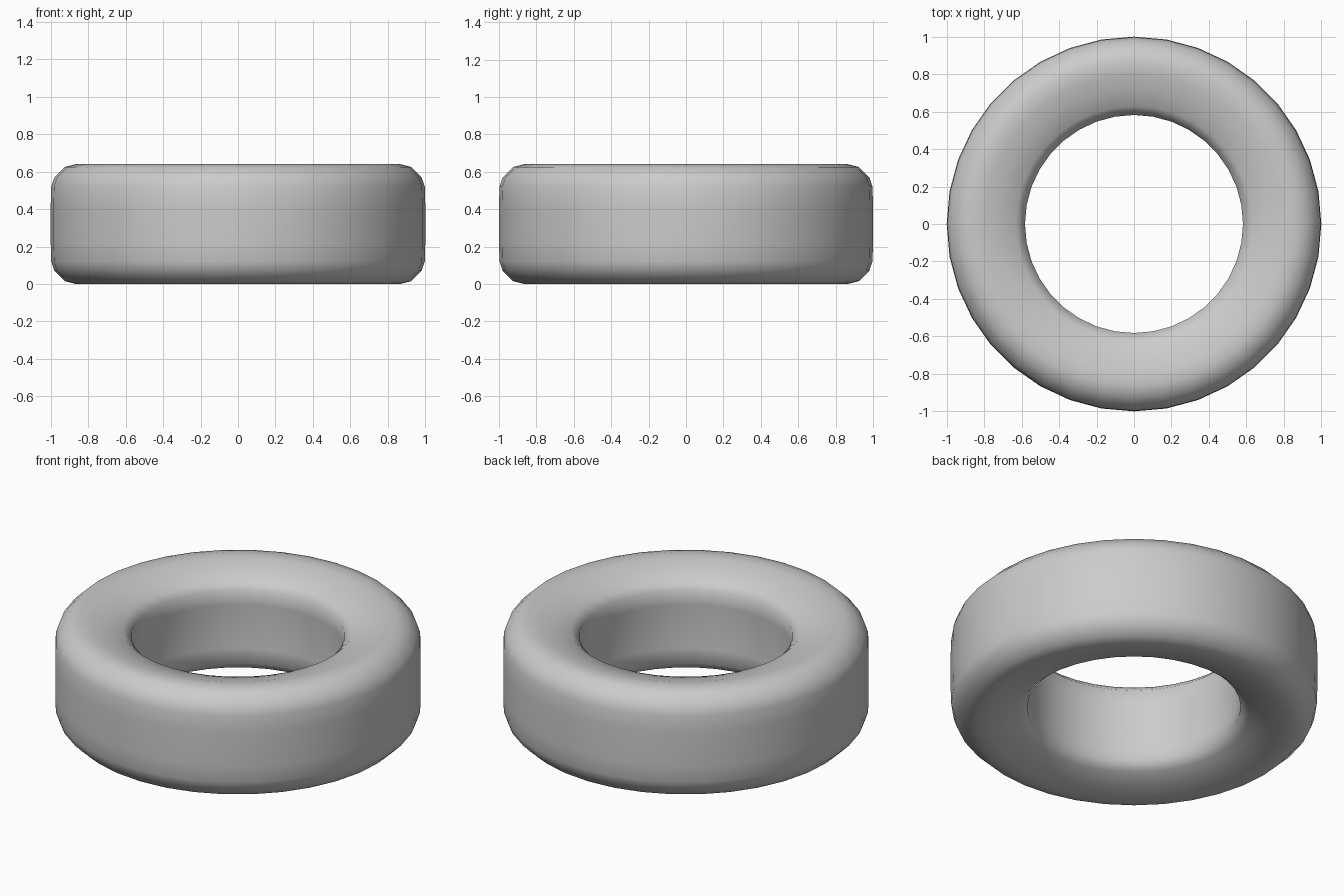
import bpy, bmesh
from math import cos, sin, pi

if "Cube" in bpy.data.objects:
    bpy.data.objects.remove(bpy.data.objects["Cube"])

SEG = 36
H = 0.64

# Upper half of the tyre cross-section (radius, z), hole to tread
upper = [(0.59, 0.45), (0.582, 0.54), (0.63, 0.585), (0.73, 0.615),
         (0.80, 0.635), (0.865, 0.64), (0.925, 0.625), (0.98, 0.57),
         (0.997, 0.52), (1.0, 0.42)]
# Mirror to get the closed cross-section
profile = upper + [(r, H - z) for r, z in reversed(upper)]

# Sweep the section around the z axis
bm = bmesh.new()
rings = []
for i in range(SEG):
    a = 2 * pi * i / SEG
    rings.append([bm.verts.new((r * cos(a), r * sin(a), z)) for r, z in profile])
n = len(profile)
for i in range(SEG):
    a, b = rings[i], rings[(i + 1) % SEG]
    for j in range(n):
        k = (j + 1) % n
        bm.faces.new((a[j], a[k], b[k], b[j]))
bmesh.ops.recalc_face_normals(bm, faces=bm.faces)
for f in bm.faces:
    f.smooth = True

# Tyre object
mesh = bpy.data.meshes.new("tyre")
bm.to_mesh(mesh)
bm.free()
tyre = bpy.data.objects.new("tyre", mesh)
bpy.context.collection.objects.link(tyre)
